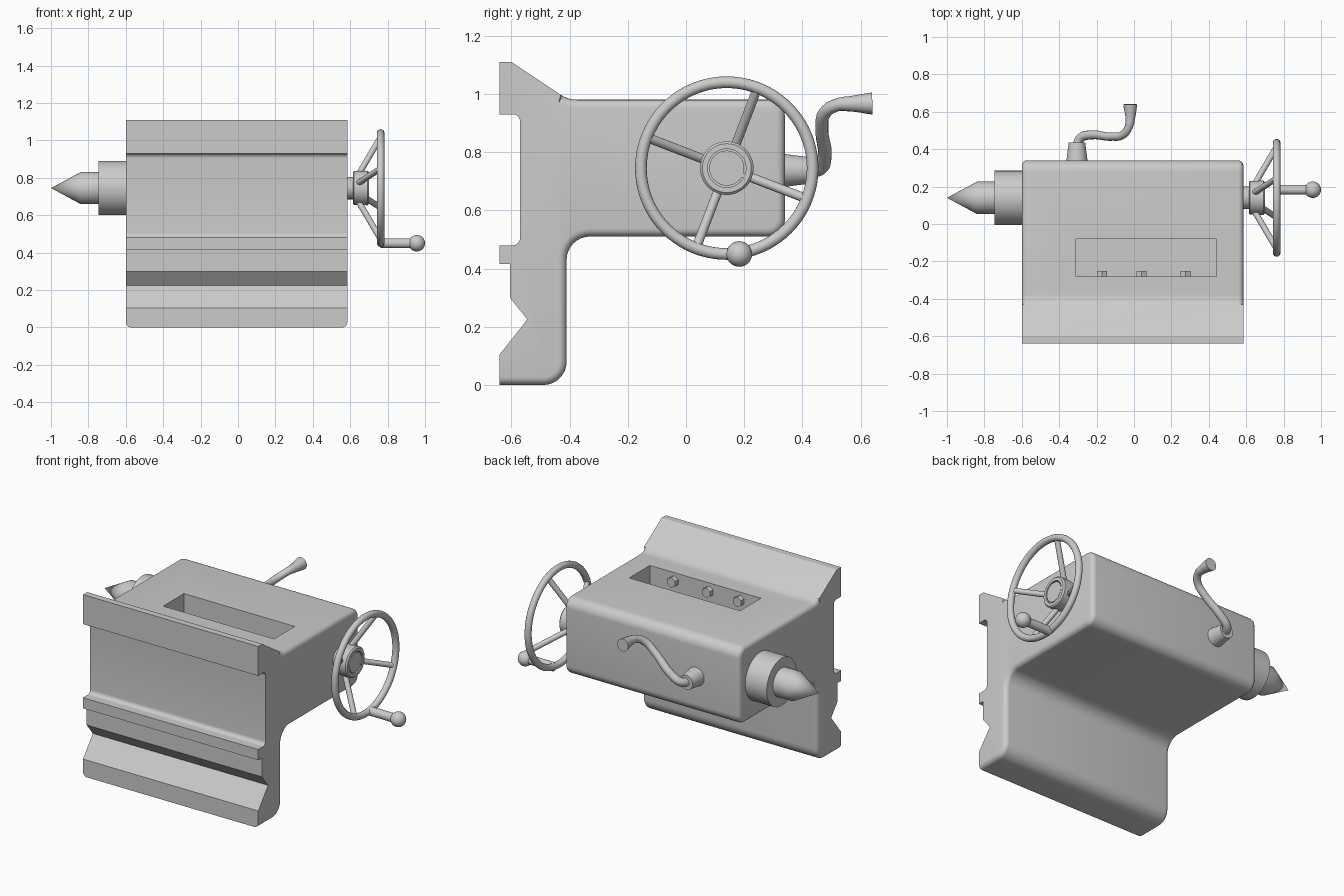
import bpy, bmesh, math
from mathutils import Vector

if "Cube" in bpy.data.objects:
    bpy.data.objects.remove(bpy.data.objects["Cube"])

grey = bpy.data.materials.new("machine_grey")
grey.use_nodes = True
grey.diffuse_color = (0.6, 0.6, 0.6, 1)
grey.node_tree.nodes["Principled BSDF"].inputs["Base Color"].default_value = (0.6, 0.6, 0.6, 1)


def smooth(obj):
    bpy.ops.object.select_all(action="DESELECT")
    obj.select_set(True)
    bpy.context.view_layer.objects.active = obj
    bpy.ops.object.shade_smooth_by_angle(angle=math.radians(32))


def add(name, bm):
    bmesh.ops.recalc_face_normals(bm, faces=bm.faces)
    mesh = bpy.data.meshes.new(name)
    bm.to_mesh(mesh)
    bm.free()
    mesh.materials.append(grey)
    obj = bpy.data.objects.new(name, mesh)
    bpy.context.collection.objects.link(obj)
    return obj


def lathe(name, profile, origin=(0, 0, 0), direction=(1, 0, 0), sides=48):
    """Revolve (distance along axis, radius) points about the given axis."""
    bm = bmesh.new()
    verts = [bm.verts.new((d, 0, r)) for d, r in profile]
    edges = [bm.edges.new(pair) for pair in zip(verts, verts[1:])]
    bmesh.ops.spin(bm, geom=verts + edges, cent=(0, 0, 0), axis=(1, 0, 0),
                   angle=math.tau, steps=sides)
    bmesh.ops.remove_doubles(bm, verts=bm.verts, dist=0.0001)
    obj = add(name, bm)
    turn = Vector((1, 0, 0)).rotation_difference(Vector(direction))
    obj.data.transform(turn.to_matrix().to_4x4())
    obj.location = origin
    smooth(obj)
    return obj


def rod(name, start, end, radius, sides=20):
    axis = Vector(end) - Vector(start)
    n = axis.length
    return lathe(name, [(0, 0), (0, radius), (n, radius), (n, 0)], start, axis, sides)


def arc(centre, radius, a, b, steps):
    return [(centre[0] + radius * math.cos(math.radians(a + (b - a) * i / steps)),
             centre[1] + radius * math.sin(math.radians(a + (b - a) * i / steps)))
            for i in range(steps + 1)]


def filleted(corners, steps=8):
    """Round each (y, z, radius) corner of a closed outline."""
    out = []
    for i, (y, z, r) in enumerate(corners):
        p = Vector((y, z))
        if r == 0:
            out.append(p)
            continue
        a = (Vector(corners[i - 1][:2]) - p).normalized()
        b = (Vector(corners[(i + 1) % len(corners)][:2]) - p).normalized()
        half = a.angle(b) / 2
        centre = p + (a + b).normalized() * r / math.sin(half)
        reach = r / math.tan(half)
        u = (p + a * reach - centre).normalized()
        v = (p + b * reach - centre).normalized()
        sweep = math.pi - 2 * half
        for k in range(steps + 1):
            t = sweep * k / steps
            out.append(centre + (u * math.sin(sweep - t) + v * math.sin(t)) * r / math.sin(sweep))
    return out


# Cast body: filleted side profile extruded along x
outline = filleted([
    (-0.64, 1.11, 0), (-0.6, 1.11, 0), (-0.405, 0.98, 0.1), (0.34, 0.98, 0.06),
    (0.34, 0.51, 0.06), (-0.41, 0.51, 0.08), (-0.41, 0, 0.08), (-0.64, 0, 0),
    (-0.64, 0.105, 0), (-0.545, 0.225, 0), (-0.605, 0.3, 0), (-0.605, 0.415, 0),
    (-0.64, 0.415, 0), (-0.64, 0.48, 0), (-0.57, 0.48, 0.025),
    (-0.57, 0.93, 0.025), (-0.64, 0.93, 0)])
bm = bmesh.new()
cap = bm.faces.new([bm.verts.new((-0.6, p.x, p.y)) for p in outline])
ext = bmesh.ops.extrude_face_region(bm, geom=[cap], use_keep_orig=True)
bmesh.ops.translate(bm, vec=(1.185, 0, 0),
                    verts=[g for g in ext["geom"] if isinstance(g, bmesh.types.BMVert)])
bmesh.ops.recalc_face_normals(bm, faces=bm.faces)


# Round the end edges, except on the front mounting face
def rounded(edge):
    cos = [v.co for v in edge.verts]
    return abs(cos[0].x - cos[1].x) < 0.001 and (
        all(c.y > -0.5 for c in cos) or all(c.z < 0.01 for c in cos))


bmesh.ops.bevel(bm, geom=[e for e in bm.edges if rounded(e)], offset=0.028,
                segments=5, profile=0.5, affect="EDGES", clamp_overlap=False)
body = add("body", bm)

# Pocket in the top of the body
bm = bmesh.new()
bmesh.ops.create_cube(bm, size=1)
bmesh.ops.scale(bm, vec=(0.75, 0.2, 0.4), verts=bm.verts)
bmesh.ops.translate(bm, vec=(0.065, -0.18, 1.0), verts=bm.verts)
cutter = add("pocket_cutter", bm)
cutter.hide_render = True
cut = body.modifiers.new("pocket", "BOOLEAN")
cut.operation = "DIFFERENCE"
cut.solver = "EXACT"
cut.object = cutter
bpy.context.view_layer.objects.active = body
bpy.ops.object.modifier_apply(modifier="pocket")
bpy.data.objects.remove(cutter)
smooth(body)

# Hex bolts on the front wall of the pocket
for i, x in enumerate((-0.17, 0.04, 0.275)):
    rod(f"pocket_bolt_{i + 1}", (x, -0.285, 0.93), (x, -0.25, 0.93), 0.031, 6)

# Spindle sleeve and pointed centre
Y, Z = 0.14, 0.745
rod("spindle_sleeve", (-0.59, Y, Z), (-0.745, Y, Z), 0.145, 64)
lathe("pointed_centre", [(-0.74, 0), (-0.74, 0.086), (-0.84, 0.086), (-1.0, 0)], (0, Y, Z))

# Handwheel: shaft, recessed hub, rim and four dished spokes
rod("wheel_shaft", (0.58, Y, Z), (0.63, Y, Z), 0.06, 40)
lathe("wheel_hub", [(0.615, 0), (0.615, 0.085), (0.62, 0.09), (0.692, 0.092), (0.7, 0.084),
                    (0.7, 0.066), (0.685, 0.066), (0.685, 0.06), (0.697, 0.06),
                    (0.697, 0)], (0, Y, Z))
rod("hub_pin", (0.69, Y + 0.053, Z - 0.025), (0.701, Y + 0.053, Z - 0.025), 0.009, 12)
lathe("wheel_rim", arc((0.763, 0.295), 0.02, 0, 360, 16), (0, Y, Z), sides=80)
for i in range(4):
    a = math.radians(69 + 90 * i)
    c, s = math.cos(a), math.sin(a)
    rod(f"wheel_spoke_{i + 1}", (0.645, Y + 0.078 * c, Z + 0.078 * s),
        (0.763, Y + 0.293 * c, Z + 0.293 * s), 0.016)

# Crank handle with a ball end on the rim
grip = (0, 0.183, 0.45)
rod("wheel_handle", (0.763, *grip[1:]), (0.95, *grip[1:]), 0.026, 24)
lathe("handle_ball", arc((0.956, 0), 0.044, 180, 0, 16), grip, sides=32)

# Clamp lever at the back: tapered boss and flared curved arm
lathe("lever_boss", [(0, 0), (0, 0.057), (0.1, 0.044), (0.1, 0)],
      (-0.305, 0.335, 0.737), (0, 1, 0), 40)
path = [(-0.305, 0.42, 0.735, 1.25), (-0.285, 0.46, 0.745, 1.25), (-0.23, 0.476, 0.785, 1.2),
        (-0.12, 0.467, 0.88, 1.1), (-0.06, 0.477, 0.935, 1.1), (-0.028, 0.52, 0.962, 1.1),
        (-0.02, 0.57, 0.966, 1.35), (-0.02, 0.64, 0.967, 1.9)]
curve = bpy.data.curves.new("lever_path", "CURVE")
curve.dimensions = "3D"
curve.bevel_depth = 0.02
curve.bevel_resolution = 5
curve.use_fill_caps = True
spline = curve.splines.new("BEZIER")
spline.bezier_points.add(len(path) - 1)
for point, (x, y, z, r) in zip(spline.bezier_points, path):
    point.co = (x, y, z)
    point.radius = r
    point.handle_left_type = point.handle_right_type = "AUTO"
helper = bpy.data.objects.new("lever_path", curve)
bpy.context.collection.objects.link(helper)
bpy.context.view_layer.update()
mesh = bpy.data.meshes.new_from_object(helper.evaluated_get(bpy.context.evaluated_depsgraph_get()))
bpy.data.objects.remove(helper)
mesh.materials.clear()
mesh.materials.append(grey)
lever = bpy.data.objects.new("clamp_lever", mesh)
bpy.context.collection.objects.link(lever)
smooth(lever)
